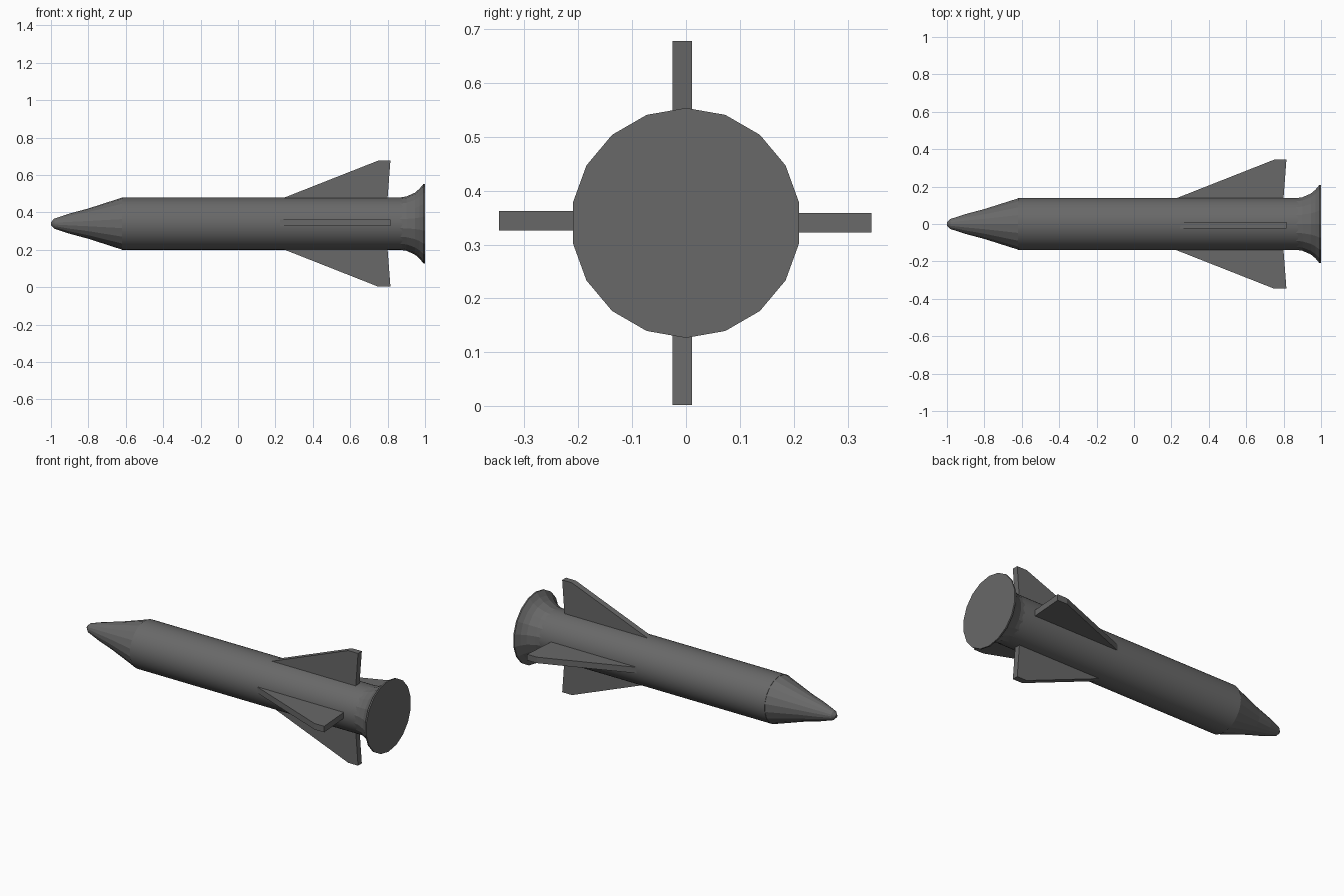
import bpy, bmesh, math
from mathutils import Matrix, Vector

cube = bpy.data.objects.get("Cube")
if cube:
    bpy.data.objects.remove(cube, do_unlink=True)

AXIS_Z = 0.34

grey = bpy.data.materials.new("dark_grey")
grey.use_nodes = True
grey.diffuse_color = (0.14, 0.14, 0.14, 1)
grey.node_tree.nodes["Principled BSDF"].inputs["Base Color"].default_value = grey.diffuse_color


def finish(name, bm):
    bmesh.ops.recalc_face_normals(bm, faces=bm.faces)
    mesh = bpy.data.meshes.new(name)
    bm.to_mesh(mesh)
    bm.free()
    mesh.materials.append(grey)
    obj = bpy.data.objects.new(name, mesh)
    bpy.context.collection.objects.link(obj)
    return obj


def lathe(name, profile, sides, smooth_angle=None):
    """Closed solid turned about the long axis from (x, radius) points."""
    bm = bmesh.new()
    rings = []
    for x, r in profile:
        rings.append([bm.verts.new((x, r * math.sin(a), AXIS_Z + r * math.cos(a)))
                      for a in (math.tau * i / sides for i in range(sides))])
    for low, high in zip(rings, rings[1:]):
        for i in range(sides):
            j = (i + 1) % sides
            bm.faces.new((low[i], low[j], high[j], high[i]))
    bm.faces.new(rings[0])
    bm.faces.new(rings[-1])
    obj = finish(name, bm)
    if smooth_angle:
        bpy.ops.object.select_all(action="DESELECT")
        obj.select_set(True)
        bpy.context.view_layer.objects.active = obj
        bpy.ops.object.shade_smooth_by_angle(angle=math.radians(smooth_angle))
    return obj


def fin(name, angle, shift):
    """Swept plate, drawn upright, then turned about the long axis."""
    outline = [(0.15, 0.1), (0.25, 0.14), (0.75, 0.337), (0.815, 0.337), (0.797, 0.1)]
    half = 0.018
    bm = bmesh.new()
    face = bm.faces.new([bm.verts.new((x, -half, r)) for x, r in outline])
    side = bmesh.ops.extrude_face_region(bm, geom=[face])["geom"]
    bmesh.ops.translate(bm, vec=(0, 2 * half, 0),
                        verts=[v for v in side if isinstance(v, bmesh.types.BMVert)])
    place = Matrix.Translation(Vector((0, 0, AXIS_Z)) + Vector(shift))
    bm.transform(place @ Matrix.Rotation(angle, 4, "X"))
    return finish(name, bm)


# Body tube, faceted nose and flared tail
lathe("body_tube", [(-0.62, 0.14), (0.89, 0.14)], 48, 30)
lathe("nose_cone", [(-1, 0.008), (-0.982, 0.027), (-0.9, 0.054),
                    (-0.8, 0.081), (-0.62, 0.139)], 18)
lathe("tail_flare", [(0.86, 0.139), (0.9, 0.145), (0.945, 0.165),
                     (0.97, 0.186), (0.992, 0.213), (1, 0.213)], 18)

# Four tail fins
quarter = math.pi / 2
fin("top_fin", 0, (0, -0.007, 0))
fin("front_fin", quarter, (0, -0.009, 0.004))
fin("bottom_fin", 2 * quarter, (0, -0.007, 0))
fin("back_fin", 3 * quarter, (0, 0.007, 0))
